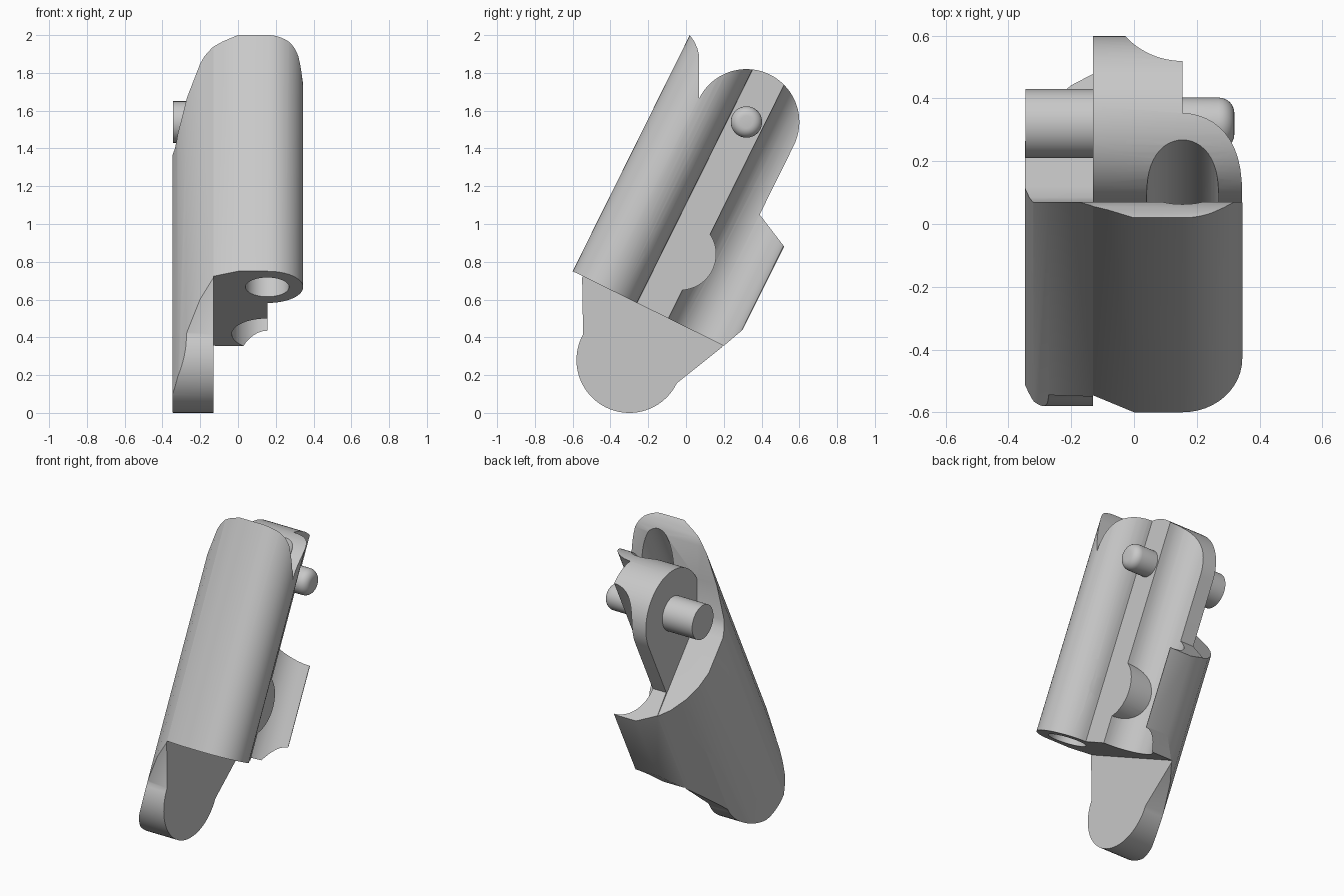
import bpy, bmesh
from math import sin, cos, radians
from mathutils import Matrix, Vector

cube = bpy.data.objects.get("Cube")
if cube:
    bpy.data.objects.remove(cube, do_unlink=True)

grey = bpy.data.materials.new("plain grey")
grey.use_nodes = True
COLOUR = (0.58, 0.58, 0.58, 1)
grey.diffuse_color = COLOUR
grey.node_tree.nodes["Principled BSDF"].inputs["Base Color"].default_value = COLOUR

# Frames: side profiles (y, z) pushed along x, and the tilted section (x, depth)
SIDE = Matrix(((0, 0, 1, 0), (1, 0, 0, 0), (0, 1, 0, 0), (0, 0, 0, 1)))
C, S = 0.896, 0.444
TILT = Matrix(((1, 0, 0, 0), (0, C, S, -0.6), (0, -S, C, 0.75), (0, 0, 0, 1)))


def arc(centre, r, start, end, n=24):
    angles = [radians(start + (end - start) * i / n) for i in range(n + 1)]
    return [(centre[0] + r * cos(a), centre[1] + r * sin(a)) for a in angles]


def prism(name, pts, lo, hi, frame=SIDE, round_end=0):
    bm = bmesh.new()
    face = bm.faces.new([bm.verts.new((a, b, lo)) for a, b in pts])
    ext = bmesh.ops.extrude_face_region(bm, geom=[face])
    top = [v for v in ext["geom"] if isinstance(v, bmesh.types.BMVert)]
    bmesh.ops.translate(bm, verts=top, vec=Vector((0, 0, hi - lo)))
    if round_end:
        rim = [e for e in bm.edges if all(v in top for v in e.verts)]
        bmesh.ops.bevel(bm, geom=rim, offset=round_end, segments=6,
                        profile=0.5, affect='EDGES')
    bm.transform(frame)
    bmesh.ops.recalc_face_normals(bm, faces=bm.faces)
    mesh = bpy.data.meshes.new(name)
    bm.to_mesh(mesh)
    bm.free()
    mesh.materials.append(grey)
    ob = bpy.data.objects.new(name, mesh)
    bpy.context.collection.objects.link(ob)
    return ob


def disc(name, centre, r, lo, hi, frame=SIDE, round_end=0):
    return prism(name, arc(centre, r, 0, 360, 48)[:-1], lo, hi, frame, round_end)


def select_only(ob):
    bpy.ops.object.select_all(action='DESELECT')
    ob.select_set(True)
    bpy.context.view_layer.objects.active = ob


def combine(ob, tool, operation):
    select_only(ob)
    mod = ob.modifiers.new("combine", 'BOOLEAN')
    mod.operation, mod.solver, mod.object = operation, 'EXACT', tool
    bpy.ops.object.modifier_apply(modifier=mod.name)
    bpy.data.objects.remove(tool, do_unlink=True)


# Tilted cross-section: round front lobe, flat track, scalloped rear wing
flank = [(-0.13, 0.06), (-0.2, 0.112), (-0.27, 0.192), (-0.32, 0.28), (-0.348, 0.37)]
section = ([(0, 0)] + arc((0.155, 0.19), 0.19, -90, 90)
           + arc((0.155, 0.753), 0.188, 270, 90) + [(0.155, 0.947), (0, 0.947)]
           + [(x, 0.947 - t) for x, t in flank] + flank[::-1])

# Side outlines of the inner block and of the outer wall with its lug
PIVOT, EYE, SOCKET = (0.32, 1.54), (-0.3, 0.28), (-0.03, 0.84)
tip = [(0.07, 1.89), (0.06, 1.93), (0.045, 1.965), (0.02, 2.0)]
wing = [(0.2, 0.355), (0.3, 0.44), (0.52, 0.88)]
block_side = ([(-0.6, 0.75)] + wing + [(0.39, 1.05)]
              + arc(PIVOT, 0.28, -26.4, 153.6, 36) + tip)
wall_side = ([(-0.6, 0.75), (-0.55, 0.725)] + arc(EYE, 0.28, 151, 334, 36) + wing
             + [(0.12, 1.355), (0.085, 1.4), (0.07, 1.45)] + tip)

body = prism("link_body", block_side, -0.13, 0.5)
combine(body, prism("block_section", section, -1, 2, TILT), 'INTERSECT')
wall = prism("outer_wall", wall_side, -0.5, -0.13)
combine(wall, prism("wall_section", section, -1, 2, TILT), 'INTERSECT')
combine(body, wall, 'UNION')

# Round socket pad: cut into the lobe, standing proud of the scallop
combine(body, disc("pad_cut", SOCKET, 0.19, 0.155, 0.6), 'DIFFERENCE')
combine(body, disc("pad", SOCKET, 0.19, -0.1, 0.155), 'UNION')
combine(body, disc("socket_cut", SOCKET, 0.11, -0.04, 0.6), 'DIFFERENCE')
combine(body, disc("socket_floor_cut", SOCKET, 0.085, -0.07, 0.1), 'DIFFERENCE')

# Lug eye and the long bore through the front lobe
combine(body, disc("eye_cut", EYE, 0.118, -0.6, 0.0), 'DIFFERENCE')
combine(body, disc("bore_cut", (0.155, 0.19), 0.115, -0.5, 2, TILT), 'DIFFERENCE')

# Pivot pegs on both sides of the block
plain_peg = disc("plain_peg", PIVOT, 0.11, -0.345, -0.12)
round_peg = disc("round_peg", PIVOT, 0.083, 0.14, 0.32, SIDE, 0.05)

for ob in (body, plain_peg, round_peg):
    select_only(ob)
    bpy.ops.object.shade_smooth_by_angle(angle=radians(30))
